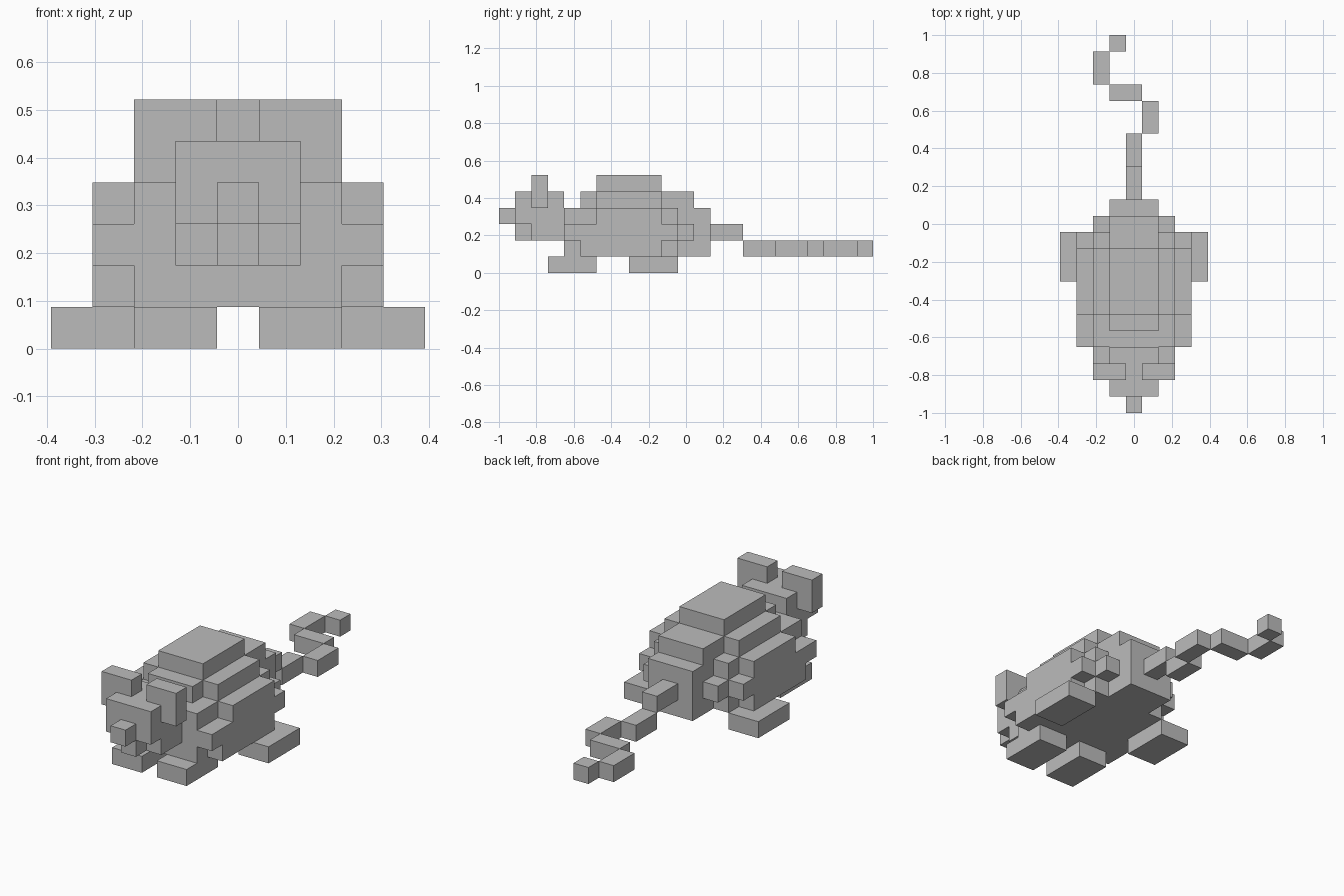
import bpy, bmesh, math
from mathutils import Vector

cube = bpy.data.objects.get("Cube")
if cube:
    bpy.data.objects.remove(cube, do_unlink=True)

U = 2 / 23  # size of one block

grey = bpy.data.materials.new("plain grey")
grey.use_nodes = True
grey.diffuse_color = (0.5, 0.5, 0.5, 1)
grey.node_tree.nodes["Principled BSDF"].inputs["Base Color"].default_value = (0.5, 0.5, 0.5, 1)


def blocks(name, boxes):
    """Outer skin of a union of boxes, each (x0, x1, y0, y1, z0, z1) in blocks."""
    cells = set()
    for x0, x1, y0, y1, z0, z1 in boxes:
        for i in range(round(x0 + 0.5), round(x1 + 0.5)):
            for j in range(y0, y1):
                cells.update((i, j, k) for k in range(z0, z1))
    bm = bmesh.new()
    for cell in cells:
        centre = Vector(cell) + Vector((0, 0.5, 0.5))
        for axis in range(3):
            for sign in (-1, 1):
                n = Vector((0, 0, 0))
                n[axis] = sign
                if tuple(int(a + b) for a, b in zip(cell, n)) in cells:
                    continue
                a = Vector((0, 0, 0))
                a[(axis + 1) % 3] = 0.5
                b = n.cross(a)
                corners = (a + b, b - a, -a - b, a - b)
                bm.faces.new([bm.verts.new((centre + n / 2 + c) * U - Vector((0, 1, 0)))
                              for c in corners])
    bmesh.ops.remove_doubles(bm, verts=bm.verts, dist=U / 100)
    bmesh.ops.dissolve_limit(bm, angle_limit=math.radians(1), verts=bm.verts, edges=bm.edges)
    mesh = bpy.data.meshes.new(name)
    bm.to_mesh(mesh)
    bm.free()
    mesh.materials.append(grey)
    obj = bpy.data.objects.new(name, mesh)
    bpy.context.collection.objects.link(obj)
    return obj


def pair(name, x0, x1, *rest):
    blocks("left_" + name, [(x0, x1, *rest)])
    blocks("right_" + name, [(-x1, -x0, *rest)])


def centred(layers):
    return [(-w, w, *rest) for w, *rest in layers]


# Stepped body: half width, then y and z ranges
blocks("body", centred([
    (1.5, 6, 10, 5, 6),
    (1.5, 5, 12, 4, 5), (2.5, 6, 10, 4, 5),
    (1.5, 4, 13, 1, 4),
    (2.5, 4, 11, 1, 4), (2.5, 4, 12, 2, 3),
    (3.5, 6, 10, 3, 4), (3.5, 4, 11, 2, 3), (3.5, 5, 10, 1, 2),
]))

# Head with overhanging brow and chin
blocks("head", centred([(1.5, 2, 4, 2, 5), (1.5, 1, 2, 3, 5), (0.5, 1, 2, 2, 3)]))
blocks("nose", centred([(0.5, 0, 1, 3, 4)]))
pair("ear", 0.5, 2.5, 2, 3, 4, 6)

# Feet
pair("front_foot", 0.5, 2.5, 3, 6, 0, 1)
pair("rear_foot", 2.5, 4.5, 8, 11, 0, 1)

# Winding tail
blocks("tail_base", [(-0.5, 0.5, 13, 15, 2, 3)])
blocks("tail", [
    (-0.5, 0.5, 15, 17, 1, 2), (0.5, 1.5, 17, 19, 1, 2), (-1.5, 0.5, 19, 20, 1, 2),
    (-2.5, -1.5, 20, 22, 1, 2), (-1.5, -0.5, 22, 23, 1, 2),
])
